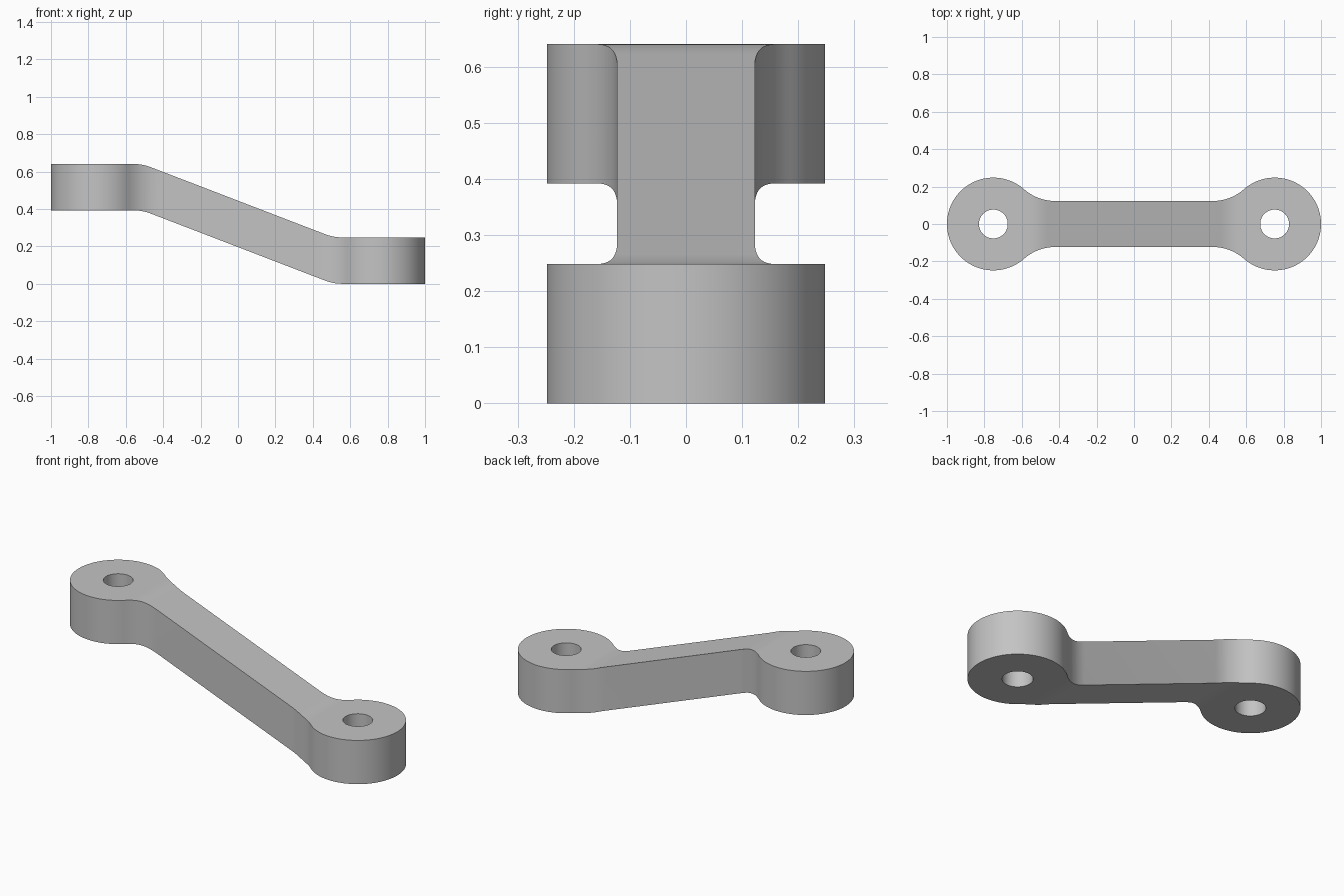
import bpy
import bmesh
from math import atan2, cos, sin, pi, sqrt
from mathutils import Vector

cube = bpy.data.objects.get("Cube")
if cube:
    bpy.data.objects.remove(cube)

EYE_R, HOLE_R, NECK = 0.248, 0.077, 0.123   # boss radius, bore radius, neck half width
EYE_X = 1 - EYE_R
FILLET = 0.25
THICK, RISE = 0.248, 0.392
BEND_X, BEND = 0.51, 0.045                  # bend centre and half length


def arc(cx, cy, r, a0, a1, n):
    return [Vector((cx + r * cos(a0 + (a1 - a0) * i / n),
                    cy + r * sin(a0 + (a1 - a0) * i / n), 0)) for i in range(n + 1)]


def add_loop(bm, points):
    verts = [bm.verts.new(p) for p in points]
    return [bm.edges.new((v, verts[i - 1])) for i, v in enumerate(verts)]


def lift(x):
    """Height of the underside: flat ends, sloped neck, rounded bends."""
    slope = RISE / (2 * BEND_X)
    d = BEND_X - abs(x)
    if d <= -BEND:
        drop = 0
    elif d < BEND:
        drop = slope * (d + BEND) ** 2 / (4 * BEND)
    else:
        drop = slope * d
    return drop if x > 0 else RISE - drop


# Plan outline: one quarter, mirrored to all four
fy = NECK + FILLET
fx = EYE_X - sqrt((EYE_R + FILLET) ** 2 - fy ** 2)
toward = atan2(-fy, EYE_X - fx)
quarter = arc(fx, fy, FILLET, -pi / 2, toward, 12)
quarter += arc(EYE_X, 0, EYE_R, toward + pi, 0, 40)[1:]
half = quarter + [Vector((p.x, -p.y, 0)) for p in reversed(quarter[:-1])]
outline = half + [Vector((-p.x, p.y, 0)) for p in reversed(half)]

bm = bmesh.new()
edges = add_loop(bm, outline)
for side in (-1, 1):
    edges += add_loop(bm, arc(side * EYE_X, 0, HOLE_R, 0, 2 * pi, 48)[:-1])
bmesh.ops.triangle_fill(bm, edges=edges, use_beauty=True)

# Cut across the bends so they can curve
for side in (-1, 1):
    for i in range(9):
        x = side * (BEND_X - BEND + BEND * i / 4)
        bmesh.ops.bisect_plane(bm, geom=bm.verts[:] + bm.edges[:] + bm.faces[:],
                               plane_co=(x, 0, 0), plane_no=(1, 0, 0), dist=1e-5)

# Thicken, then offset the two ends
new = bmesh.ops.extrude_face_region(bm, geom=bm.faces[:])["geom"]
bmesh.ops.translate(bm, vec=(0, 0, THICK),
                    verts=[g for g in new if isinstance(g, bmesh.types.BMVert)])
for v in bm.verts:
    v.co.z += lift(v.co.x)
bmesh.ops.recalc_face_normals(bm, faces=bm.faces[:])

mesh = bpy.data.meshes.new("offset_link_arm")
bm.to_mesh(mesh)
bm.free()
arm = bpy.data.objects.new("offset_link_arm", mesh)
bpy.context.collection.objects.link(arm)

# Plain grey metal
grey = bpy.data.materials.new("plain grey")
grey.use_nodes = True
colour = (0.55, 0.55, 0.55, 1)
grey.diffuse_color = colour
grey.node_tree.nodes["Principled BSDF"].inputs["Base Color"].default_value = colour
mesh.materials.append(grey)

bpy.ops.object.select_all(action="DESELECT")
arm.select_set(True)
bpy.context.view_layer.objects.active = arm
bpy.ops.object.shade_smooth_by_angle(angle=pi / 6)
